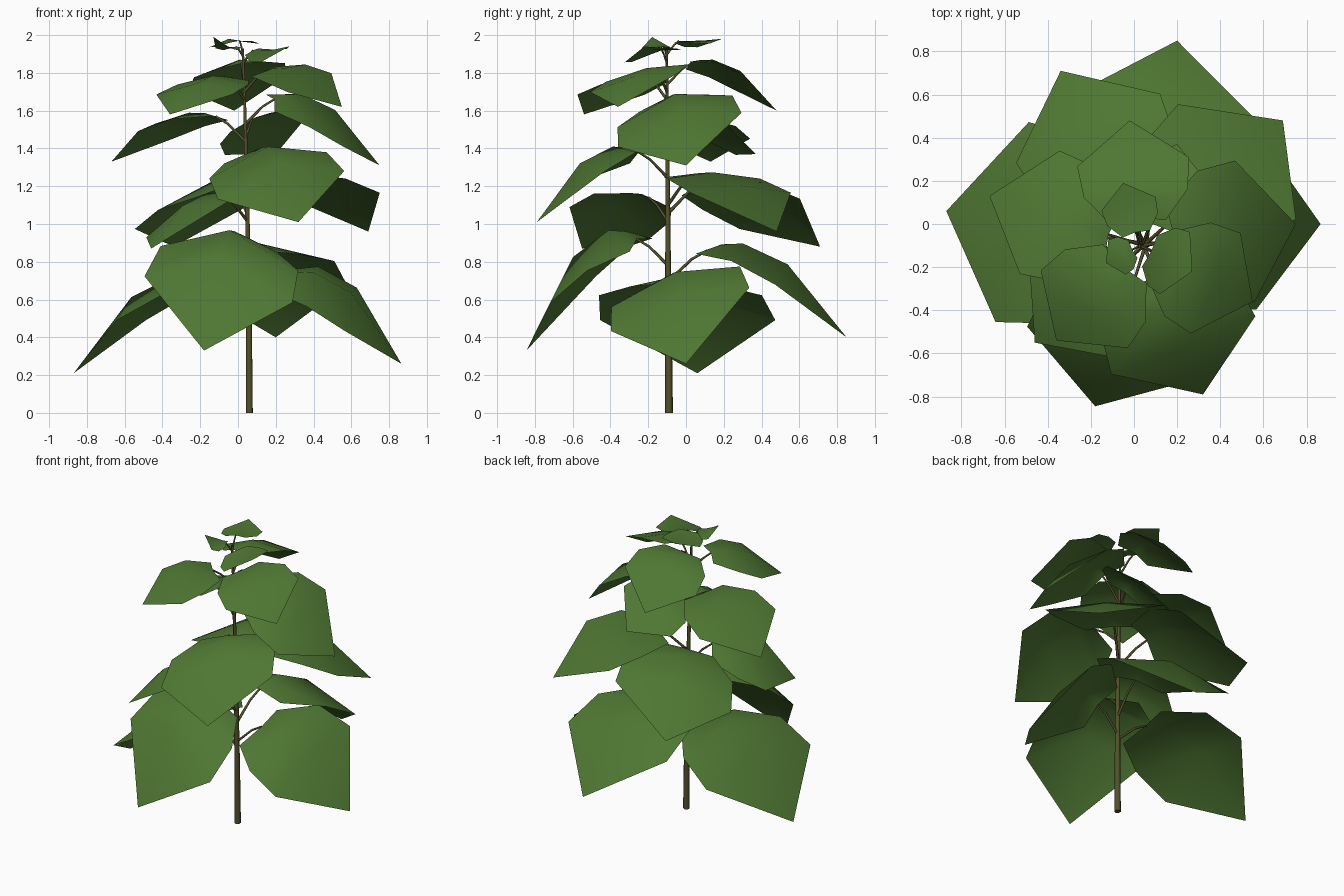
import bpy, math
from mathutils import Vector

if "Cube" in bpy.data.objects:
    bpy.data.objects.remove(bpy.data.objects["Cube"])


def material(name, col):
    m = bpy.data.materials.new(name)
    m.diffuse_color = (*col, 1)
    m.use_nodes = True
    m.node_tree.nodes["Principled BSDF"].inputs["Base Color"].default_value = m.diffuse_color
    return m


GREEN = material("leaf green", (0.078, 0.185, 0.033))
BROWN = material("stem brown", (0.088, 0.08, 0.024))


def stem_at(z):
    # gently curving stem centre line
    t = min(z / 1.95, 1)
    return Vector((0.06 - 0.035 * t * t, -0.09 - 0.012 * t, z))


def tube(name, pts, radii):
    cu = bpy.data.curves.new(name, 'CURVE')
    cu.dimensions = '3D'
    cu.bevel_depth = 1
    cu.bevel_resolution = 1
    cu.use_fill_caps = True
    sp = cu.splines.new('POLY')
    sp.points.add(len(pts) - 1)
    for p, co, r in zip(sp.points, pts, radii):
        p.co = (*co, 1)
        p.radius = r
    ob = bpy.data.objects.new(name, cu)
    cu.materials.append(BROWN)
    bpy.context.collection.objects.link(ob)


# leaf cross sections: distance along leaf, half width, height as share of the drop
SECTIONS = [(0.19, 0.5, 0.02), (0.42, 0.93, 0.08), (0.67, 1.0, -0.16)]


def leaf(i, tip, base_z, width, roll, sag=0.2, skew=0.0):
    tip = Vector(tip)
    root = stem_at(base_z)
    out = tip - root
    out.z = 0
    side = Vector((-out.y, out.x, 0)).normalized()
    drop = base_z - tip.z
    base = root + out * 0.22
    verts = [base]
    for k, (u, v, h) in enumerate(SECTIONS):
        for s in (1, 0, -1):
            # centre of the first section sits further out than its shoulders
            along, up = (0.3, 0.07) if k == 0 and s == 0 else (u + s * skew * v, h)
            lift = (s * roll - sag * width * v) * v if s else 0
            verts.append(root + out * along + side * (s * v * width)
                         + Vector((0, 0, up * drop + lift)))
    verts.append(tip)
    faces = [(0, 2, 1), (0, 3, 2)]
    for r in (1, 4):
        faces += [(r, r + 1, r + 4, r + 3), (r + 1, r + 2, r + 5, r + 4)]
    faces += [(7, 8, 10), (8, 9, 10)]
    me = bpy.data.meshes.new("leaf")
    me.from_pydata(verts, [], faces)
    me.materials.append(GREEN)
    me.shade_smooth()
    ob = bpy.data.objects.new(f"leaf_{i}", me)
    bpy.context.collection.objects.link(ob)
    # leaf stalk
    start = stem_at(base_z - 0.03 - 0.14 * out.length)
    bend = start.lerp(base, 0.6) + Vector((0, 0, 0.02 * out.length))
    r = 0.005 + 0.005 * out.length
    tube(f"leaf_stalk_{i}", [start, bend, base], [r, r * 0.8, r * 0.7])


# main stem
heights = [0, 0.4, 0.8, 1.2, 1.6, 1.93]
tube("stem", [stem_at(z) for z in heights], [0.021 - 0.0075 * z for z in heights])

# leaves: tip position, base height, half width, sideways roll, edge sag, skew
LEAVES = [
    ((-0.87, 0.06, 0.21), 0.69, 0.47, 0, 0.26),
    ((0.865, 0.0, 0.26), 0.71, 0.36, 0.115, 0.25, 0.09),
    ((-0.18, -0.845, 0.33), 0.92, 0.41, -0.07, 0.42),
    ((0.20, 0.85, 0.40), 0.86, 0.43, 0, 0.25),
    ((-0.34, 0.71, 0.88), 1.21, 0.37, -0.08, 0.28),
    ((0.32, -0.79, 1.01), 1.38, 0.36, 0.075, 0.32),
    ((0.69, 0.48, 0.96), 1.25, 0.38, 0, 0.1, -0.03),
    ((-0.46, -0.55, 0.87), 1.14, 0.29, 0.08, 0.3),
    ((-0.67, 0.13, 1.33), 1.57, 0.30, 0.02),
    ((0.75, 0.0, 1.31), 1.66, 0.33, 0.09, 0.32),
    ((0.55, -0.36, 1.62), 1.81, 0.26, 0.05, 0.12),
    ((-0.36, -0.54, 1.58), 1.77, 0.27, 0),
    ((-0.02, 0.48, 1.60), 1.85, 0.26, -0.04, 0.25),
    ((0.20, 0.37, 1.37), 1.55, 0.22, -0.10, 0.25, -0.05),
    ((-0.05, 0.19, 1.98), 1.97, 0.13, -0.01),
    ((0.27, -0.22, 1.94), 1.92, 0.16, 0.035),
    ((-0.13, -0.18, 1.99), 1.94, 0.09, 0),
]
for i, spec in enumerate(LEAVES):
    leaf(i + 1, *spec)
